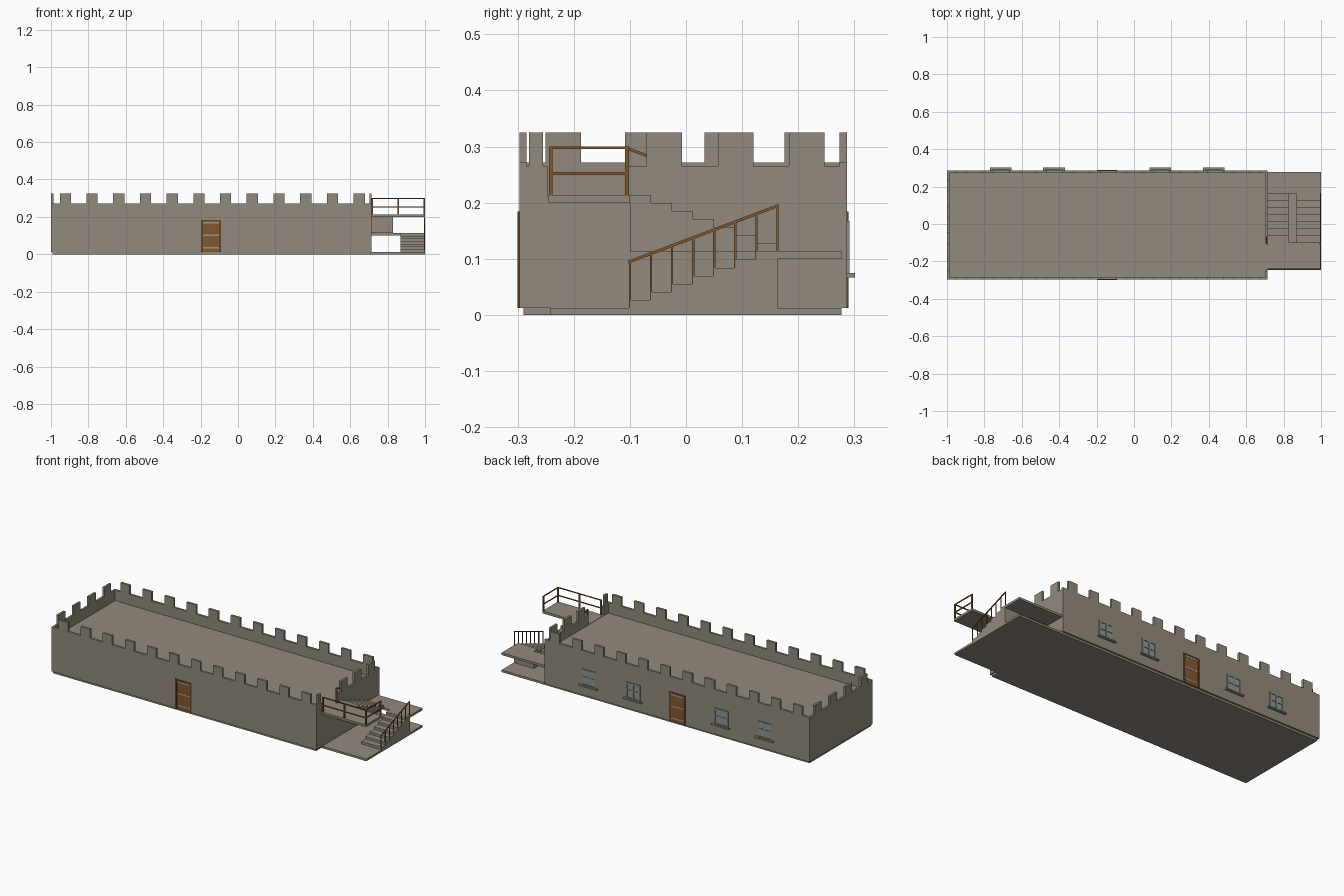
import bpy, bmesh, math
from mathutils import Vector, Matrix

if "Cube" in bpy.data.objects:
    bpy.data.objects.remove(bpy.data.objects["Cube"])


def material(name, rgb):
    m = bpy.data.materials.new(name)
    m.diffuse_color = (*rgb, 1)
    m.use_nodes = True
    m.node_tree.nodes["Principled BSDF"].inputs["Base Color"].default_value = m.diffuse_color
    return m


STONE = material("stone", (0.29, 0.255, 0.205))
WOOD = material("brown_wood", (0.23, 0.098, 0.027))
DARK = material("dark_wood", (0.13, 0.055, 0.018))
METAL = material("grey_metal", (0.32, 0.32, 0.29))
GLASS = material("window_glass", (0.25, 0.33, 0.33))


def add_box(bm, x0, x1, y0, y1, z0, z1):
    mat = Matrix.Translation(((x0 + x1) / 2, (y0 + y1) / 2, (z0 + z1) / 2)) @ \
        Matrix.Diagonal((x1 - x0, y1 - y0, z1 - z0, 1))
    bmesh.ops.create_cube(bm, size=1, matrix=mat)


def finish(name, bm, mat):
    me = bpy.data.meshes.new(name)
    bm.to_mesh(me)
    bm.free()
    me.materials.append(mat)
    ob = bpy.data.objects.new(name, me)
    bpy.context.collection.objects.link(ob)
    return ob


def boxes(name, mat, items):
    bm = bmesh.new()
    for it in items:
        add_box(bm, *it)
    return finish(name, bm, mat)


def beam(name, mat, a, b, w):
    """Square bar between two points."""
    a, b = Vector(a), Vector(b)
    d = b - a
    bm = bmesh.new()
    m = Matrix.Translation((a + b) / 2) @ d.to_track_quat('Z', 'Y').to_matrix().to_4x4() @ \
        Matrix.Diagonal((w, w, d.length, 1))
    bmesh.ops.create_cube(bm, size=1, matrix=m)
    return finish(name, bm, mat)


X0, X1, Y0, Y1 = -1.0, 0.715, -0.297, 0.287   # building footprint
T = 0.013                                     # parapet thickness
BASE, ROOF, TOP, PEAK = 0.012, 0.211, 0.272, 0.325

# ground slab with stair yard
boxes("base_slab", STONE, [(-0.993, 0.708, -0.29, 0.277, 0, BASE),
                           (0.708, 1.0, -0.242, 0.277, 0, BASE)])
# main block up to the roof deck
boxes("main_building", STONE, [(X0, X1, Y0, Y1, BASE, ROOF)])

# parapets, with an opening on the right where the landing meets the roof
boxes("front_back_parapet", STONE, [(X0, X1, Y0, Y0 + T, ROOF, TOP),
                                    (X0, X1, Y1 - T, Y1, ROOF, TOP)])
boxes("left_parapet", STONE, [(X0, X0 + T, Y0 + T, Y1 - T, ROOF, TOP)])
boxes("right_parapet", STONE, [(X1 - T, X1, Y0 + T, -0.247, ROOF, 0.265),
                               (X1 - T, X1, -0.103, Y1 - T, ROOF, 0.265)])

# battlements
long_side = []
for i in range(12):
    x = -0.953 + 0.1428 * i
    long_side += [(x, x + 0.06, Y0, Y0 + T, TOP, PEAK),
                  (x, x + 0.06, Y1 - T, Y1, TOP, PEAK)]
boxes("long_side_battlements", STONE, long_side)
boxes("left_battlements", STONE,
      [(X0, X0 + T, -0.25 + 0.1417 * i, -0.187 + 0.1417 * i, TOP, PEAK) for i in range(4)])
boxes("right_battlements", STONE,
      [(X1 - T, X1, -0.07 + 0.127 * i, -0.007 + 0.127 * i, 0.265, PEAK) for i in range(3)]
      + [(X1 - T, X1, -0.28, -0.255, 0.265, PEAK)])

# doors on front and back: planks, frame strips and metal bands
DX0, DX1 = -0.197, -0.092
for name, y, s in (("front", Y0, -1), ("back", Y1, 1)):
    def ys(d):
        return tuple(sorted((y - s * 0.002, y + s * d)))
    boxes(name + "_door", WOOD, [(DX0, DX1, *ys(0.001), BASE, 0.184)])
    boxes(name + "_door_frame", DARK,
          [(DX0, DX0 + 0.010, *ys(0.003), BASE, 0.184),
           (DX1 - 0.010, DX1, *ys(0.003), BASE, 0.184),
           (DX0, DX1, *ys(0.003), 0.178, 0.184)])
    boxes(name + "_door_bands", METAL,
          [(DX0 + 0.010, DX1 - 0.010, *ys(0.002), z - 0.004, z + 0.004)
           for z in (0.034, 0.103, 0.170)])

# back windows: glass, cross bars and sill
for i, x in enumerate((-0.712, -0.428, 0.14, 0.427)):
    n = "window_%d" % (i + 1)
    w, z0, z1, b = 0.047, 0.075, 0.167, 0.005
    zc = (z0 + z1) / 2
    boxes(n + "_glass", GLASS, [(x - w, x + w, Y1 - 0.002, Y1 + 0.001, z0, z1)])
    yy = (Y1 - 0.002, Y1 + 0.004)
    boxes(n + "_frame", STONE,
          [(x - w, x - w + 2 * b, *yy, z0, z1), (x + w - 2 * b, x + w, *yy, z0, z1),
           (x - b, x + b, *yy, z0, z1), (x - w, x + w, *yy, z1 - 2 * b, z1),
           (x - w, x + w, *yy, z0, z0 + b), (x - w, x + w, *yy, zc - b * .7, zc + b * .7)])
    boxes(n + "_sill", STONE, [(x - 0.058, x + 0.058, Y1 - 0.002, 0.301, 0.067, z0)])

# landings
boxes("lower_landing", STONE, [(X1, 1.0, 0.163, 0.277, 0.1, 0.113)])
boxes("upper_landing", STONE, [(X1 - T, 1.0, -0.245, -0.1, 0.2, 0.213)])

# two stair flights, seven solid steps each
D, R = 0.263 / 7, 0.0144
boxes("lower_stairs", STONE,
      [(0.87, 1.0, -0.1 + D * i, -0.1 + D * (i + 1), BASE, BASE + R * (i + 1))
       for i in range(7)])
boxes("upper_stairs", STONE,
      [(X1, 0.83, 0.163 - D * (i + 1), 0.163 - D * i, 0.113, 0.113 + R * (i + 1))
       for i in range(7)])

# lower stair railing
RX = 0.9965
for i in range(8):
    y = -0.1 + D * i
    beam("stair_post_%d" % i, WOOD, (RX, y, BASE + R * i), (RX, y, 0.093 + 0.1 * i / 7), 0.004)
beam("stair_handrail", WOOD, (RX, -0.103, 0.094), (RX, 0.165, 0.195), 0.005)

# upper landing railing along front and right edges
FY = -0.241
for i, (x, y) in enumerate(((0.718, FY), (0.857, FY), (RX, FY), (RX, -0.105), (0.712, -0.105))):
    beam("landing_post_%d" % i, WOOD, (x, y, 0.212), (x, y, 0.299), 0.007)
for z in (0.252, 0.298):
    beam("front_rail", WOOD, (0.715, FY, z), (1.0, FY, z), 0.005)
    beam("side_rail", WOOD, (RX, FY, z), (RX, -0.102, z), 0.005)
# sloping wall rail of the upper flight
beam("upper_stair_rail", WOOD, (0.709, -0.105, 0.297), (0.709, -0.06, 0.280), 0.005)
